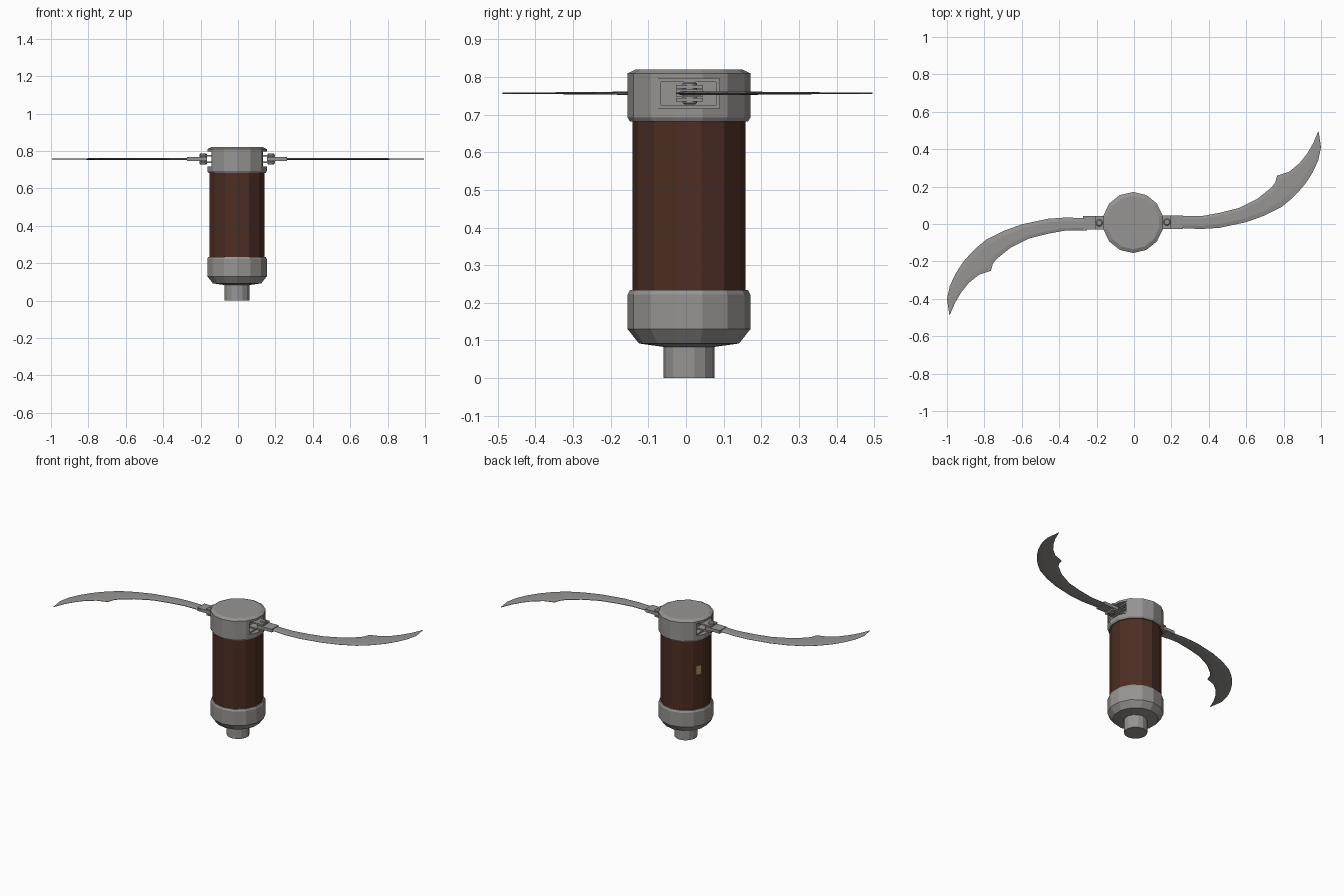
import bpy, bmesh, math
from mathutils import Matrix, Vector

if "Cube" in bpy.data.objects:
    bpy.data.objects.remove(bpy.data.objects["Cube"])

CX, CY, SIDES = -0.005, 0.008, 14


def material(name, rgb):
    m = bpy.data.materials.new(name)
    m.diffuse_color = (*rgb, 1)
    m.use_nodes = True
    m.node_tree.nodes["Principled BSDF"].inputs["Base Color"].default_value = m.diffuse_color
    return m


STEEL = material("grey steel", (0.31, 0.30, 0.29))
BROWN = material("dark brown grip", (0.075, 0.027, 0.017))
TAN = material("tan inlay", (0.40, 0.27, 0.12))


def finish(name, bm, mat):
    bmesh.ops.recalc_face_normals(bm, faces=bm.faces)
    me = bpy.data.meshes.new(name)
    bm.to_mesh(me)
    bm.free()
    me.materials.append(mat)
    ob = bpy.data.objects.new(name, me)
    bpy.context.collection.objects.link(ob)
    return ob


def lathe(name, profile, mat, centre=(CX, CY), n=SIDES):
    """Closed faceted solid from (radius, z) points."""
    bm = bmesh.new()
    rings = []
    for r, z in profile:
        rings.append([bm.verts.new((centre[0] + r * math.sin(2 * math.pi * i / n),
                                    centre[1] + r * math.cos(2 * math.pi * i / n), z))
                      for i in range(n)])
    for a, b in zip(rings, rings[1:]):
        for i in range(n):
            j = (i + 1) % n
            bm.faces.new((a[i], a[j], b[j], b[i]))
    bm.faces.new(rings[0])
    bm.faces.new(rings[-1])
    return finish(name, bm, mat)


def box(name, lo, hi, mat):
    bm = bmesh.new()
    bmesh.ops.create_cube(bm, size=1)
    for v in bm.verts:
        v.co = [(l + h) / 2 + c * (h - l) for c, l, h in zip(v.co, lo, hi)]
    return finish(name, bm, mat)


def half_turn(ob, side, centre=(CX, CY)):
    """Rotate a right-hand part to the left side when side is 1."""
    if side:
        c = Vector((*centre, 0))
        ob.data.transform(Matrix.Translation(c) @ Matrix.Rotation(math.pi, 4, 'Z')
                          @ Matrix.Translation(-c))
    return ob


# Body: stub, lower cap, grip, upper cap
lathe("bottom_stub", [(0.068, 0), (0.068, 0.09)], STEEL)
lathe("lower_cap", [(0.068, 0.083), (0.133, 0.092), (0.163, 0.13), (0.163, 0.222),
                    (0.157, 0.234)], STEEL)
lathe("grip", [(0.15, 0.23), (0.15, 0.69)], BROWN)
cap = lathe("upper_cap", [(0.157, 0.682), (0.163, 0.692), (0.163, 0.81), (0.142, 0.82)], STEEL)

# Stepped hinge pockets cut into both sides of the upper cap
for side in (0, 1):
    for x0, inset in ((0.128, 0), (0.095, 0.009)):
        cutter = half_turn(box("pocket_cutter",
                               (x0, -0.075 + inset, 0.717 + inset),
                               (0.3, 0.089 - inset, 0.796 - inset), STEEL), side)
        cutter.hide_render = True
        mod = cap.modifiers.new("pocket", 'BOOLEAN')
        mod.object, mod.operation, mod.solver = cutter, 'DIFFERENCE', 'EXACT'
        bpy.context.view_layer.objects.active = cap
        bpy.ops.object.modifier_apply(modifier=mod.name)
        bpy.data.objects.remove(cutter)

# Small inlay plate on a back-left facet of the grip
tag = box("grip_inlay", (0.144, -0.017, 0.46), (0.1495, 0.017, 0.515), TAN)
tag.data.transform(Matrix.Translation((CX, CY, 0)) @ Matrix.Rotation(math.radians(154.3), 4, 'Z'))

# Blade stations: (outer edge, inner edge) along the curve
STATIONS = [((.25, -.022), (.25, .042)), ((.36, -.027), (.36, .042)), ((.46, -.02), (.46, .06)),
            ((.60, .01), (.56, .085)), ((.70, .046), (.66, .135)), ((.79, .092), (.735, .195)),
            ((.845, .137), (.755, .222)), ((.87, .162), (.765, .258)), ((.915, .213), (.83, .28)),
            ((.955, .275), (.885, .325)), ((.985, .34), (.925, .375)), ((1.0, .41), (.957, .43)),
            ((.987, .495), (.985, .495))]
# Blade section: (position across, half thickness)
SECTION = [(0, .001), (.25, .006), (.8, .006), (1, .002)]


def blade(name):
    bm = bmesh.new()
    loops = []
    for k, (o, i) in enumerate(STATIONS):
        o, i = Vector(o), Vector(i)
        fade = 1 - 0.7 * k / (len(STATIONS) - 1)
        pts = [(o.lerp(i, t), h * fade) for t, h in SECTION]
        loops.append([bm.verts.new((*p, 0.757 + h)) for p, h in pts] +
                     [bm.verts.new((*p, 0.757 - h)) for p, h in reversed(pts)])
    m = len(loops[0])
    for a, b in zip(loops, loops[1:]):
        for i in range(m):
            j = (i + 1) % m
            bm.faces.new((a[i], a[j], b[j], b[i]))
    bm.faces.new(loops[0])
    bm.faces.new(loops[-1])
    return finish(name, bm, STEEL)


# Blades with their hinges
for side, label in enumerate(("right", "left")):
    half_turn(blade(label + "_blade"), side, (0, 0.004))
    half_turn(box(label + "_blade_shank", (0.155, -0.026, 0.747), (0.262, 0.045, 0.767), STEEL), side)
    for part, z in (("lower", 0.735), ("upper", 0.770)):
        half_turn(box(f"{label}_{part}_hinge_plate", (0.09, -0.026, z), (0.197, 0.045, z + 0.009),
                      STEEL), side)
    half_turn(lathe(label + "_hinge_pin", [(0.014, 0.727), (0.019, 0.731), (0.019, 0.783),
                                           (0.014, 0.787)], STEEL, (0.176, 0.01), 12), side)
